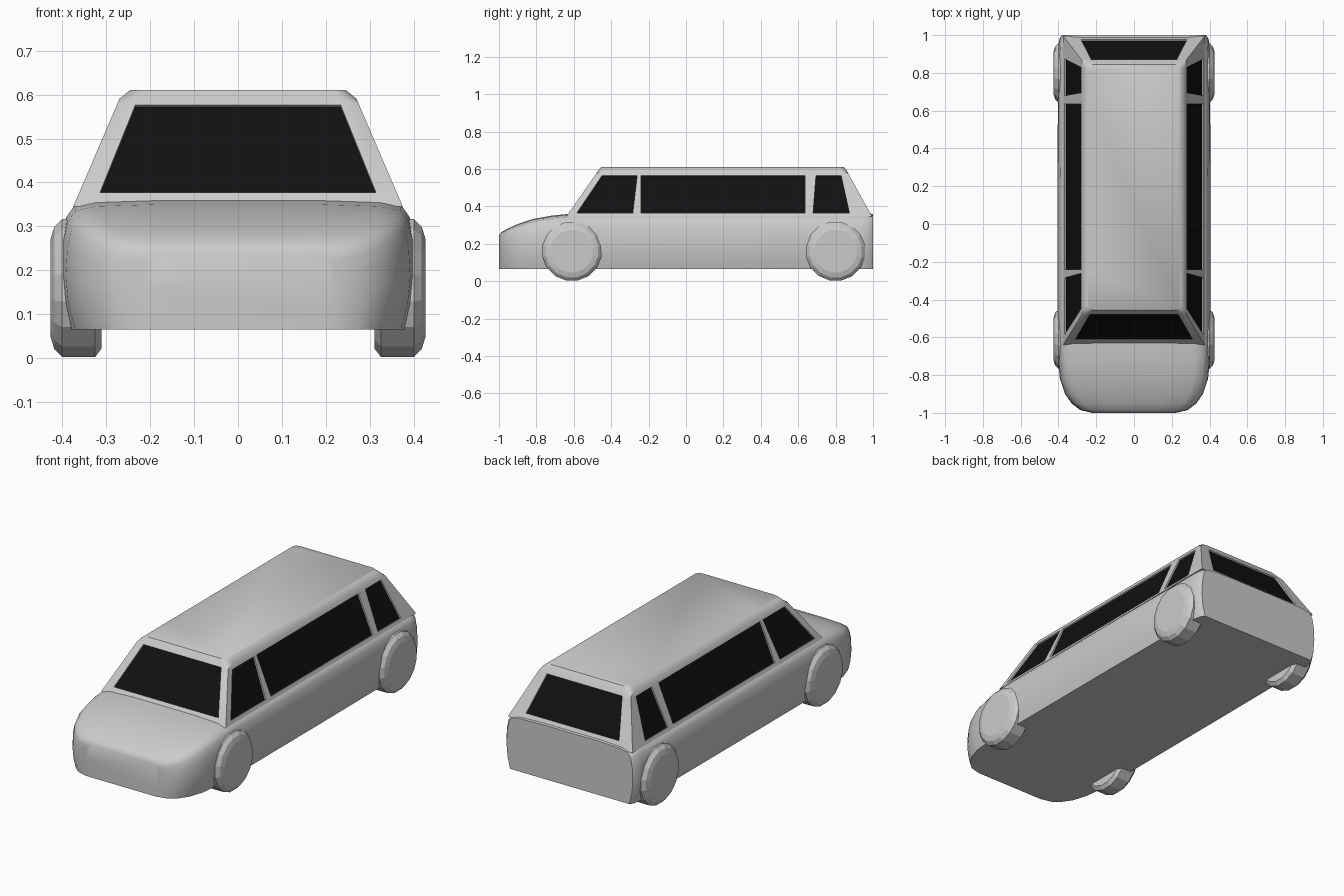
import bpy
import bmesh
from math import cos, sin, pi, radians
from mathutils import Vector

if "Cube" in bpy.data.objects:
    bpy.data.objects.remove(bpy.data.objects["Cube"], do_unlink=True)


def finish(name, bm, smooth=None, material=None):
    bmesh.ops.remove_doubles(bm, verts=bm.verts, dist=0.0001)
    bmesh.ops.recalc_face_normals(bm, faces=bm.faces)
    mesh = bpy.data.meshes.new(name)
    bm.to_mesh(mesh)
    bm.free()
    obj = bpy.data.objects.new(name, mesh)
    bpy.context.collection.objects.link(obj)
    if material:
        mesh.materials.append(material)
    if smooth:
        bpy.ops.object.select_all(action='DESELECT')
        obj.select_set(True)
        bpy.context.view_layer.objects.active = obj
        bpy.ops.object.shade_smooth_by_angle(angle=radians(smooth))
    return obj


def loft(bm, rings):
    """Skin closed rings of points and cap both ends."""
    loops = [[bm.verts.new(p) for p in ring] for ring in rings]
    for a, b in zip(loops, loops[1:]):
        for i in range(len(a)):
            j = (i + 1) % len(a)
            bm.faces.new((a[i], a[j], b[j], b[i]))
    bm.faces.new(loops[0])
    bm.faces.new(loops[-1])


def add_quad(bm, points):
    return bm.faces.new([bm.verts.new(p) for p in points])


# Lower body: one half section scaled to stations (y, half width, top height)
FLOOR = 0.065
section = [(0.5, 0), (0.945, 0), (0.985, 0.22), (1, 0.45), (0.99, 0.7),
           (0.965, 0.86), (0.92, 0.95), (0.8, 0.985), (0.45, 1)]
stations = [(-1, 0.22, 0.245), (-0.985, 0.285, 0.263), (-0.95, 0.33, 0.283),
            (-0.9, 0.365, 0.305), (-0.82, 0.392, 0.332), (-0.72, 0.402, 0.35),
            (-0.6, 0.405, 0.362), (0.2, 0.405, 0.362), (0.94, 0.402, 0.362),
            (0.98, 0.395, 0.362), (1, 0.38, 0.358)]
bm = bmesh.new()
rings = []
for y, width, top in stations:
    half = [(x * width, FLOOR + z * (top - FLOOR)) for x, z in section]
    outline = half + [(-x, z) for x, z in reversed(half)]
    rings.append([(x, y, z) for x, z in outline])
loft(bm, rings)
finish("lower_body", bm, 50)

# Cabin: four sloping walls with recessed window openings and a bevelled roof
BASE, EAVE, ROOF = 0.345, 0.59, 0.61
SIDE, FRONT, REAR = (0.375, 0.27), (-0.64, -0.47), (0.995, 0.86)


def slope(pair, z):
    t = (min(z, EAVE) - BASE) / (EAVE - BASE)
    return pair[0] + (pair[1] - pair[0]) * t


def wall_point(axis, wall, column, z):
    a, b = slope(wall, z), slope(column, z)
    x, y = (a, b) if axis == 'X' else (b, a)
    if z > EAVE:
        x, y = x * 0.91, (y - 0.195) * 0.976 + 0.195
    return Vector((x, y, z))


def flip(pair):
    return (-pair[0], -pair[1])


cabin, glass = bmesh.new(), bmesh.new()


def build_wall(axis, wall, columns, window_columns, low, high):
    heights = (BASE, low, high, EAVE, ROOF)
    for i in range(len(columns) - 1):
        for j in range(len(heights) - 1):
            corners = [wall_point(axis, wall, columns[i + a], heights[j + b])
                       for a, b in ((0, 0), (1, 0), (1, 1), (0, 1))]
            if j != 1 or i not in window_columns:
                add_quad(cabin, corners)
                continue
            normal = (corners[1] - corners[0]).cross(corners[3] - corners[0]).normalized()
            if normal.dot(Vector((0, 0.2, 0.3)) - corners[0]) < 0:
                normal.negate()
            inner = [p + normal * 0.008 for p in corners]
            for k in range(4):
                m = (k + 1) % 4
                add_quad(cabin, (corners[k], corners[m], inner[m], inner[k]))
            add_quad(glass, inner)


side_columns = [FRONT, (-0.597, -0.432), (-0.287, -0.258), (-0.24, -0.24),
                (0.635, 0.635), (0.678, 0.697), (0.878, 0.824), REAR]
for wall in (SIDE, flip(SIDE)):
    build_wall('X', wall, side_columns, (1, 3, 5), 0.363, 0.565)
for wall, frame, low, high in ((FRONT, (0.327, 0.228), 0.377, 0.576),
                               (REAR, (0.29, 0.22), 0.38, 0.568)):
    build_wall('Y', wall, [flip(SIDE), flip(frame), frame, SIDE], (1,), low, high)
bmesh.ops.remove_doubles(cabin, verts=cabin.verts, dist=0.0001)

# Roof panel
rim = [e for e in cabin.edges if e.is_boundary
       and all(v.co.z > ROOF - 0.001 for v in e.verts)]
bmesh.ops.edgenet_fill(cabin, edges=rim)


# Soften the four corner pillars
def on_corner(v):
    x, y, z = v.co
    return any((v.co - wall_point('X', w, end, z)).length < 0.0005
               for w in (SIDE, flip(SIDE)) for end in (FRONT, REAR))


pillars = [e for e in cabin.edges if all(on_corner(v) for v in e.verts)
           and abs(e.verts[0].co.z - e.verts[1].co.z) > 0.001]
bmesh.ops.recalc_face_normals(cabin, faces=cabin.faces)
bmesh.ops.bevel(cabin, geom=pillars, offset=0.02, segments=2, profile=0.5,
                affect='EDGES', clamp_overlap=True)
finish("cabin", cabin, 40)

# Dark glazing
tint = bpy.data.materials.new("dark_glass")
tint.use_nodes = True
color = (0.006, 0.005, 0.006, 1)
tint.diffuse_color = color
tint.node_tree.nodes["Principled BSDF"].inputs["Base Color"].default_value = color
finish("windows", glass, material=tint)

# Wheels: faceted discs with chamfered rims
RADIUS, SIDES = 0.16, 16
rim_profile = [(0.31, 0.14), (0.325, 0.16), (0.4, 0.16), (0.418, 0.142), (0.426, 0.115)]
for end, y in (("front", -0.61), ("rear", 0.8)):
    for hand, sign in (("left", 1), ("right", -1)):
        bm = bmesh.new()
        angles = [2 * pi * (k + 0.5) / SIDES for k in range(SIDES)]
        loft(bm, [[(sign * x, y + r * cos(a), RADIUS + r * sin(a)) for a in angles]
                  for x, r in rim_profile])
        finish(f"{end}_{hand}_wheel", bm)
